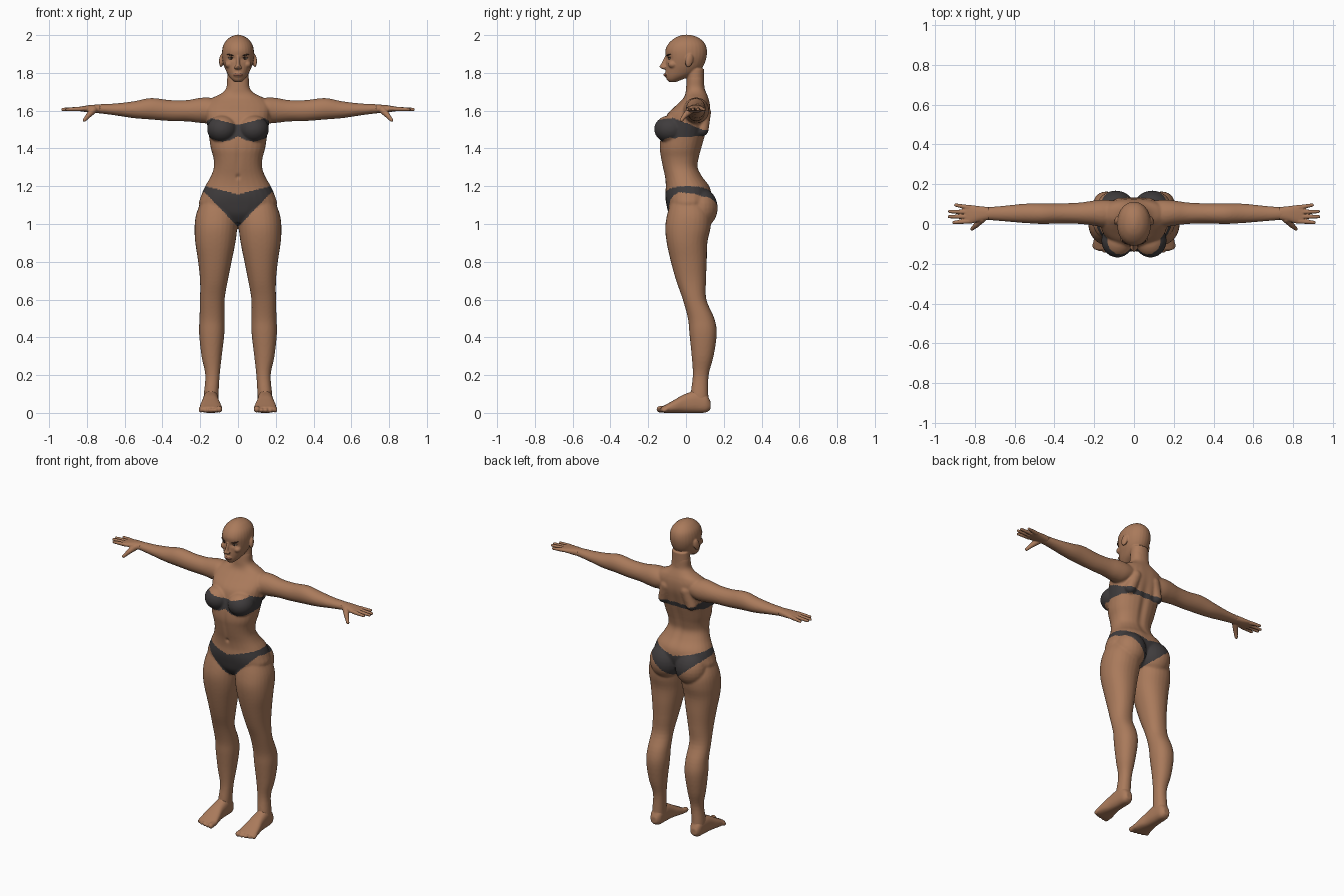
import bpy, bmesh, math
from mathutils import Vector, Matrix, Euler

if "Cube" in bpy.data.objects:
    bpy.data.objects.remove(bpy.data.objects["Cube"])


def material(name, r, g, b):
    mat = bpy.data.materials.new(name)
    mat.use_nodes = True
    mat.diffuse_color = (r, g, b, 1)
    shader = next(n for n in mat.node_tree.nodes if n.type == 'BSDF_PRINCIPLED')
    shader.inputs["Base Color"].default_value = (r, g, b, 1)
    shader.inputs["Roughness"].default_value = 0.7
    return mat


SKIN = material("brown skin", .40, .195, .105)
CLOTH = material("charcoal cloth", .05, .045, .046)
BROW = material("dark brow", .06, .03, .02)
LIP = material("dull lips", .26, .105, .065)
EYE = material("eye white", .42, .34, .28)
IRIS = material("dark iris", .025, .015, .01)


def spline(rows, steps=4):
    """Smoothly interpolate between cross-section rows."""
    pts = [Vector(r) for r in rows]
    pts = [pts[0]] + pts + [pts[-1]]
    for a, b, c, d in zip(pts, pts[1:], pts[2:], pts[3:]):
        for i in range(steps):
            t = i / steps
            yield (b * 2 + (c - a) * t + (a * 2 - b * 5 + c * 4 - d) * t ** 2
                   + (b * 3 - a - c * 3 + d) * t ** 3) / 2
    yield pts[-1]


def loft(bm, axis, rows, square=1.0, sides=28):
    """Skin rounded sections; a row is position, then low and high on both other axes."""
    rings = []
    for t, a0, a1, b0, b1 in spline(rows):
        ring = []
        for i in range(sides):
            angle = math.tau * i / sides
            c, s = (math.copysign(abs(f) ** square, f) for f in (math.cos(angle), math.sin(angle)))
            co = [(a0 + a1 + (a1 - a0) * c) / 2, (b0 + b1 + (b1 - b0) * s) / 2]
            co.insert(axis, t)
            ring.append(bm.verts.new(co))
        rings.append(ring)
    for low, high in zip(rings, rings[1:]):
        for i in range(sides):
            j = (i + 1) % sides
            bm.faces.new((low[i], low[j], high[j], high[i]))
    bm.faces.new(rings[0])
    bm.faces.new(rings[-1])


def blob(bm, centre, radii, turn=(0, 0, 0)):
    bmesh.ops.create_uvsphere(bm, u_segments=24, v_segments=14, radius=1,
                              matrix=Matrix.LocRotScale(Vector(centre), Euler(turn), Vector(radii)))


def capsule(bm, start, end, r1, r2):
    p, q = Vector(start), Vector(end)
    turn = (q - p).to_track_quat('Z', 'Y')
    bmesh.ops.create_cone(bm, cap_ends=True, segments=14, radius1=r1, radius2=r2,
                          depth=(q - p).length, matrix=Matrix.LocRotScale((p + q) / 2, turn, None))
    blob(bm, p, (r1, r1, r1))
    blob(bm, q, (r2, r2, r2))


def mirror(bm):
    copy = bmesh.ops.duplicate(bm, geom=bm.verts[:] + bm.edges[:] + bm.faces[:])["geom"]
    for v in copy:
        if isinstance(v, bmesh.types.BMVert):
            v.co.x *= -1


def finish(bm, name, mats, voxel=0, smooth=4):
    """Turn the parts into one object, fused to a single skin if a voxel size is given."""
    bmesh.ops.recalc_face_normals(bm, faces=bm.faces[:])
    mesh = bpy.data.meshes.new(name)
    bm.to_mesh(mesh)
    bm.free()
    ob = bpy.data.objects.new(name, mesh)
    bpy.context.scene.collection.objects.link(ob)
    if voxel:
        fuse = ob.modifiers.new("fuse", 'REMESH')
        fuse.mode, fuse.voxel_size = 'VOXEL', voxel
        soft = ob.modifiers.new("soften", 'SMOOTH')
        soft.factor, soft.iterations = .5, smooth
        view = bpy.context.evaluated_depsgraph_get()
        ob.data = bpy.data.meshes.new_from_object(ob.evaluated_get(view))
        ob.modifiers.clear()
    ob.data.materials.clear()
    for mat in mats:
        ob.data.materials.append(mat)
    ob.data.shade_smooth()
    return ob


def dent(ob, centre, radii, push):
    """Push the surface along y with a soft falloff."""
    for v in ob.data.vertices:
        d = sum(((a - b) / r) ** 2 for a, b, r in zip(v.co, centre, radii))
        if d < 6:
            v.co.y += push * math.exp(-d)


# Body: limbs and paired masses first, then the trunk
bm = bmesh.new()
loft(bm, 2, [(.05, .105, .182, .03, .12), (.1, .103, .181, .025, .118), (.2, .097, .173, .036, .12),
             (.3, .086, .193, .03, .146), (.42, .072, .206, .018, .163), (.5, .071, .204, .01, .15),
             (.6, .071, .201, -.017, .108), (.7, .054, .201, -.052, .106), (.8, .034, .211, -.08, .11),
             (.9, .014, .226, -.102, .113), (.98, .004, .23, -.11, .13), (1.05, .004, .222, -.1, .13),
             (1.12, .03, .195, -.08, .1)], .92)
loft(bm, 0, [(.06, .02, .11, 1.57, 1.65), (.14, -.015, .122, 1.535, 1.668), (.2, -.008, .118, 1.535, 1.668),
             (.27, .0, .108, 1.543, 1.656), (.36, .003, .104, 1.545, 1.656), (.46, .0, .104, 1.553, 1.667),
             (.55, .005, .102, 1.56, 1.65), (.65, .013, .092, 1.575, 1.638), (.72, .019, .086, 1.584, 1.635),
             (.77, .022, .084, 1.59, 1.63)])
blob(bm, (.083, -.083, 1.502), (.081, .086, .073))
blob(bm, (.092, .075, 1.085), (.1, .093, .108))
capsule(bm, (.07, .095, 1.59), (.1, .085, 1.5), .038, .035)
mirror(bm)
trunk = [(1.005, .06, -.06, .07), (1.05, .15, -.09, .105), (1.1, .205, -.103, .125), (1.15, .195, -.11, .135),
         (1.2, .174, -.107, .125), (1.25, .145, -.112, .088), (1.3, .128, -.123, .064),
         (1.35, .13, -.133, .07), (1.4, .144, -.14, .083), (1.46, .153, -.135, .1),
         (1.52, .163, -.12, .115), (1.58, .17, -.1, .128), (1.63, .172, -.05, .128), (1.665, .14, -.015, .12),
         (1.69, .09, -.003, .11), (1.72, .062, .0, .098), (1.77, .058, .005, .095), (1.8, .05, .01, .09)]
loft(bm, 2, [(z, -w, w, y0, y1) for z, w, y0, y1 in trunk], .88)
body = finish(bm, "body", [SKIN, CLOTH], .0062, 6)
dent(body, (0, .1, 1.4), (.022, .09, .17), -.01)
dent(body, (0, -.12, 1.25), (.01, .05, .012), .009)
dent(body, (0, -.13, 1.36), (.012, .05, .09), .005)


# Two-piece swimwear coloured by height limits that follow the body
def in_top(u, y, z):
    if u > .178:
        return False
    if y < -.075:
        return 1.437 + 4.8 * (u - .08) ** 2 < z < 1.525 + .25 * u
    back = min(1, (y + .075) / .175)
    return 1.455 + .013 * back < z < 1.565 - .07 * back


def in_bottom(u, y, z):
    top = 1.157 + .25 * u
    low = .985 + 1.03 * u if y < 0 else 1.0 + .86 * u
    return min(low, 1.166) < z < min(top, 1.2)


for face in body.data.polygons:
    x, y, z = face.center
    face.material_index = int(in_top(abs(x), y, z) or in_bottom(abs(x), y, z))

# Head with nose, ears and hollow eye sockets
bm = bmesh.new()
blob(bm, (.088, .017, 1.865), (.011, .021, .036), (-.25, 0, .3))
blob(bm, (.01, -.118, 1.829), (.011, .013, .009))
blob(bm, (.048, -.07, 1.845), (.022, .025, .02))
mirror(bm)
skull = [(1.752, .018, -.09, -.05), (1.765, .034, -.102, -.02), (1.785, .05, -.107, .03),
         (1.81, .063, -.108, .07), (1.84, .075, -.106, .094), (1.88, .084, -.106, .108),
         (1.92, .084, -.109, .111), (1.955, .074, -.093, .1), (1.983, .05, -.062, .072),
         (1.997, .024, -.032, .04), (2.002, .006, -.008, .012)]
nose = [(1.818, .008, -.118, -.08), (1.83, .013, -.141, -.08), (1.85, .01, -.131, -.08), (1.89, .008, -.111, -.08)]
throat = [(1.7, .06, .0, .1), (1.75, .058, .003, .096), (1.82, .055, .005, .097)]
for part in (skull, nose, throat):
    loft(bm, 2, [(z, -w, w, y0, y1) for z, w, y0, y1 in part], .95)
blob(bm, (0, -.1, 1.79), (.026, .016, .014))
head = finish(bm, "head", [SKIN], .0045, 3)
for side in (1, -1):
    dent(head, (side * .036, -.1, 1.876), (.02, .04, .012), .009)

# Eyes, irises, brows and lips
for name, mat, centre, radii, turn in [
        ("eyes", EYE, (.036, -.081, 1.876), (.016, .011, .006), (0, -.1, .3)),
        ("irises", IRIS, (.035, -.088, 1.876), (.006, .006, .0055), (0, 0, 0)),
        ("upper_lids", BROW, (.036, -.083, 1.882), (.018, .012, .0025), (0, -.1, .3)),
        ("brows", BROW, (.038, -.09, 1.895), (.024, .011, .004), (0, -.2, .35)),
        ("lips", LIP, (.006, -.106, 1.79), (.019, .013, .008), (0, .1, .2))]:
    bm = bmesh.new()
    blob(bm, centre, radii, turn)
    mirror(bm)
    finish(bm, name, [mat])

for side, label in ((1, "left"), (-1, "right")):
    # Hand: palm, four fingers and a lowered thumb
    bm = bmesh.new()
    loft(bm, 0, [(.73, .021, .085, 1.588, 1.633), (.78, .012, .09, 1.59, 1.63),
                 (.82, .002, .095, 1.595, 1.624), (.85, .004, .094, 1.599, 1.619)], .85)
    for y, tip_x, tip_y in [(.014, .905, .008), (.037, .928, .037), (.06, .926, .063), (.083, .895, .095)]:
        capsule(bm, (.83, y, 1.609), (tip_x, tip_y, 1.607), .0125, .0085)
    capsule(bm, (.765, .025, 1.604), (.792, -.005, 1.575), .02, .014)
    capsule(bm, (.792, -.005, 1.575), (.813, -.024, 1.55), .0135, .0095)
    bmesh.ops.scale(bm, vec=(side, 1, 1), verts=bm.verts)
    finish(bm, label + "_hand", [SKIN], .0035, 2)

    # Foot: tapered sole and arch with five toes
    bm = bmesh.new()
    loft(bm, 1, [(-.13, .095, .195, .004, .032), (-.11, .083, .204, .0, .042), (-.06, .09, .2, .0, .07),
                 (-.01, .1, .19, .0, .098), (.05, .103, .185, .0, .115), (.105, .107, .18, .002, .1),
                 (.13, .125, .165, .02, .06)], .8)
    loft(bm, 2, [(.03, .108, .18, .02, .122), (.1, .104, .18, .026, .118), (.16, .102, .174, .034, .117)])
    for i in range(5):
        r = .017 if i == 0 else .012
        x = .1 + .024 * i
        capsule(bm, (x, -.1, .022), (x, -.139 + .0015 * i * i, r + .002), r, r)
    bmesh.ops.scale(bm, vec=(side, 1, 1), verts=bm.verts)
    finish(bm, label + "_foot", [SKIN], .0045, 3)
